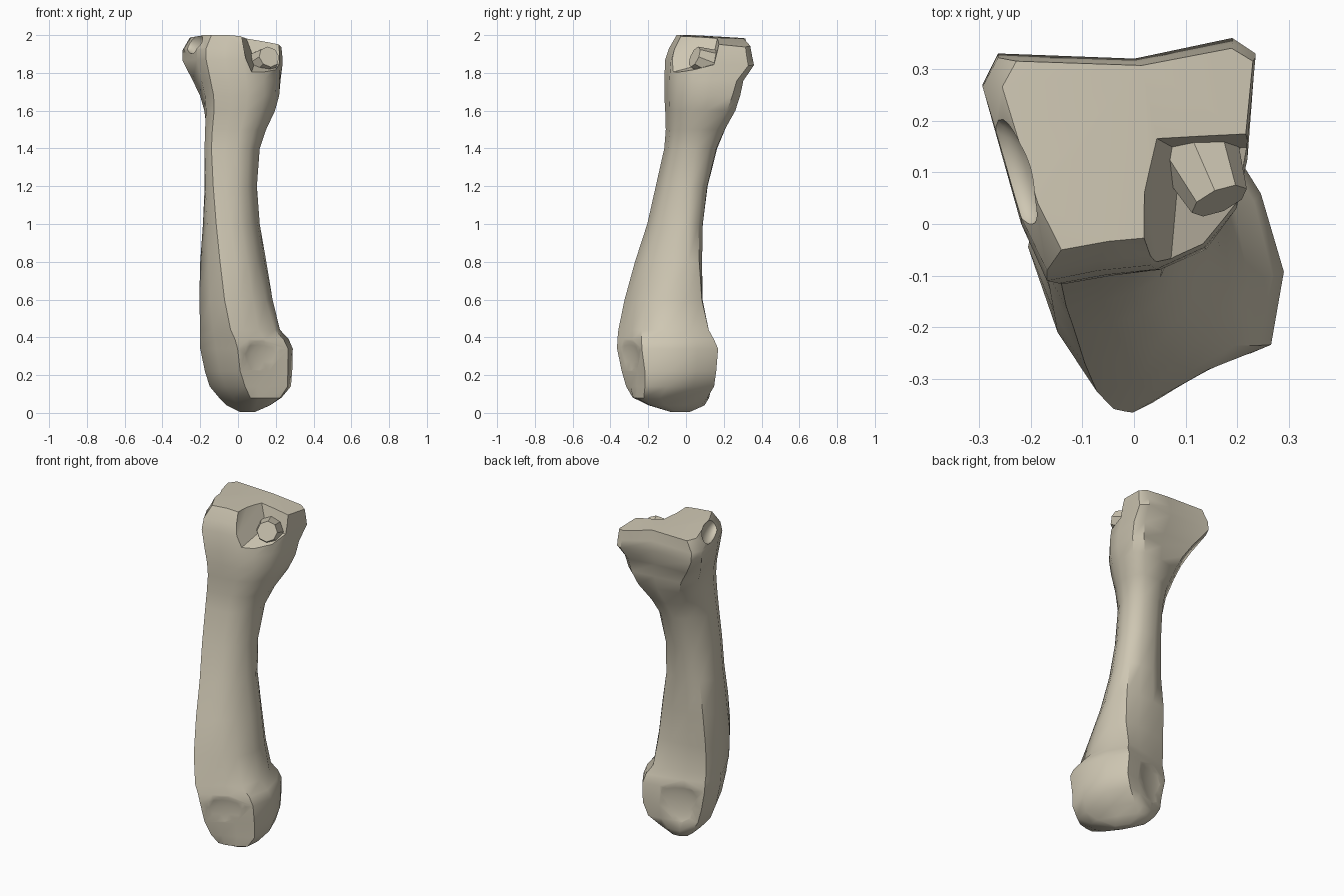
import bpy, bmesh
from mathutils import Vector, Matrix

default_cube = bpy.data.objects.get("Cube")
if default_cube:
    bpy.data.objects.remove(default_cube, do_unlink=True)

bone_colour = bpy.data.materials.new("pale_bone")
bone_colour.use_nodes = True
colour = (0.62, 0.57, 0.45, 1)
bone_colour.diffuse_color = colour
bone_colour.node_tree.nodes["Principled BSDF"].inputs["Base Color"].default_value = colour


def make_object(name, bm):
    bmesh.ops.recalc_face_normals(bm, faces=bm.faces)
    mesh = bpy.data.meshes.new(name)
    bm.to_mesh(mesh)
    bm.free()
    mesh.materials.append(bone_colour)
    obj = bpy.data.objects.new(name, mesh)
    bpy.context.collection.objects.link(obj)
    return obj


def activate(obj):
    bpy.ops.object.select_all(action='DESELECT')
    obj.select_set(True)
    bpy.context.view_layer.objects.active = obj


def combine(target, tool, operation):
    mod = target.modifiers.new(tool.name, 'BOOLEAN')
    mod.object, mod.operation, mod.solver = tool, operation, 'EXACT'
    activate(target)
    bpy.ops.object.modifier_apply(modifier=mod.name)
    bpy.data.objects.remove(tool, do_unlink=True)


def carve_dish(target, name, centre, radii, turn):
    """Hollow out an ellipsoid turned about the vertical."""
    bm = bmesh.new()
    bmesh.ops.create_icosphere(
        bm, subdivisions=3, radius=1,
        matrix=Matrix.Translation(centre) @ Matrix.Rotation(turn, 4, 'Z')
        @ Matrix.Diagonal((*radii, 1)))
    combine(target, make_object(name, bm), 'DIFFERENCE')


def unit_shape(points):
    """Scale an outline into the unit square."""
    xs, ys = zip(*points)
    return [Vector(((x - min(xs)) / (max(xs) - min(xs)),
                    (y - min(ys)) / (max(ys) - min(ys)))) for x, y in points]


# Cross-sections, starting at the front ridge and running anticlockwise
base_shape = unit_shape([
    (.07, -.19), (.1, -.2), (.14, -.2), (.17, -.17), (.17, -.12), (.11, -.02),
    (.04, .08), (.01, .1), (-.03, .1), (-.06, .07), (-.06, .02), (0, -.1)])
lower_shape = unit_shape([
    (0, -.36), (.07, -.325), (.16, -.275), (.27, -.23), (.295, -.09), (.25, .06),
    (.18, .17), (.08, .145), (-.05, .105), (-.17, .065), (-.2, -.04), (-.115, -.22)])
shaft_shape = unit_shape([
    (-.095, -.27), (-.01, -.255), (.05, -.225), (.1, -.17), (.14, -.08), (.15, .01),
    (.11, .07), (.03, .085), (-.07, .083), (-.16, .065), (-.2, -.02), (-.155, -.17)])
neck_shape = unit_shape([
    (-.143, -.11), (-.07, -.1), (0, -.09), (.07, -.065), (.11, 0), (.13, .06),
    (.115, .135), (.07, .18), (-.02, .185), (-.09, .145), (-.165, .05), (-.18, -.04)])
head_shape = unit_shape([
    (-.17, -.11), (-.07, -.09), (.03, -.08), (.13, -.03), (.2, .05), (.22, .16),
    (.235, .33), (.19, .36), (0, .32), (-.265, .33), (-.295, .27), (-.22, 0)])

# Height, then left, right, front and back limits of the bone
limits = [
    (.005, .01, .09, -.08, .02), (.04, -.06, .17, -.2, .1),
    (.08, -.1, .23, -.29, .13), (.14, -.15, .28, -.32, .155),
    (.22, -.175, .287, -.34, .16), (.34, -.2, .29, -.365, .17),
    (.39, -.2, .27, -.363, .15), (.44, -.2, .225, -.358, .125),
    (.6, -.205, .19, -.325, .095), (.8, -.2, .15, -.27, .085),
    (1, -.19, .115, -.205, .09), (1.2, -.185, .1, -.16, .115),
    (1.4, -.18, .115, -.115, .165), (1.5, -.18, .15, -.107, .21),
    (1.6, -.19, .2, -.11, .265), (1.68, -.21, .225, -.115, .29),
    (1.76, -.245, .23, -.115, .305), (1.87, -.293, .235, -.11, .36),
    (1.93, -.293, .235, -.09, .35), (2, -.255, .23, -.05, .34)]


def ramp(z, start, end):
    return min(1, max(0, (z - start) / (end - start)))


def section(z, left, right, front, back):
    """Blend the outlines by height and fit them to the limits."""
    for base, low, mid, neck, top in zip(base_shape, lower_shape, shaft_shape,
                                         neck_shape, head_shape):
        p = base.lerp(low, ramp(z, .02, .17)).lerp(mid, ramp(z, .34, .75))
        p = p.lerp(neck, ramp(z, .8, 1.45)).lerp(top, ramp(z, 1.45, 1.85))
        x = left + p.x * (right - left)
        y = front + p.y * (back - front)
        tilt = .2 * max(0, x) + .08 * max(0, y - .1)
        yield x, y, z - tilt * ramp(z, 1.75, 2)


# Lofted bone with its rounded lower end, shaft and flared head
bm = bmesh.new()
rings = [[bm.verts.new(p) for p in section(*row)] for row in limits]
for a, b in zip(rings, rings[1:]):
    for i in range(len(a)):
        j = (i + 1) % len(a)
        bm.faces.new((a[i], a[j], b[j], b[i]))
bm.faces.new(rings[0][::-1])
bm.faces.new(rings[-1])
bmesh.ops.triangulate(bm, faces=[f for f in bm.faces if len(f.verts) > 4])
bone = make_object("bone_body", bm)

# Shallow dishes on both faces of the lower end, and a pocket in the head
carve_dish(bone, "front_dish_cutter", (.155, -.32, .27), (.16, .05, .17), .43)
carve_dish(bone, "back_dish_cutter", (-.02, .15, .25), (.18, .05, .17), .36)
carve_dish(bone, "side_pocket_cutter", (-.235, .1, 1.96), (.045, .11, .06), .33)

# Sloping hollow beside the front corner of the head
bm = bmesh.new()
for p in [(.06, -.2, 1.77), (.09, .14, 1.86), (.4, .16, 1.82), (.4, -.2, 1.74),
          (0, -.2, 2.1), (0, .19, 2.1), (.4, .21, 2.1)]:
    bm.verts.new(p)
bmesh.ops.convex_hull(bm, input=bm.verts)
combine(bone, make_object("head_hollow_cutter", bm), 'DIFFERENCE')

# Blunt knob rising out of the hollow
axis = Vector((.35, -.8, .35)).normalized()
turn = axis.to_track_quat('Z', 'Y').to_matrix().to_4x4()
bm = bmesh.new()
bmesh.ops.create_cone(
    bm, cap_ends=True, segments=8, radius1=.095, radius2=.058, depth=.17,
    matrix=Matrix.Translation(Vector((.165, .045, 1.885)) - axis * .085) @ turn)
combine(bone, make_object("head_knob", bm), 'UNION')

activate(bone)
bpy.ops.object.shade_smooth_by_angle(angle=.75)
